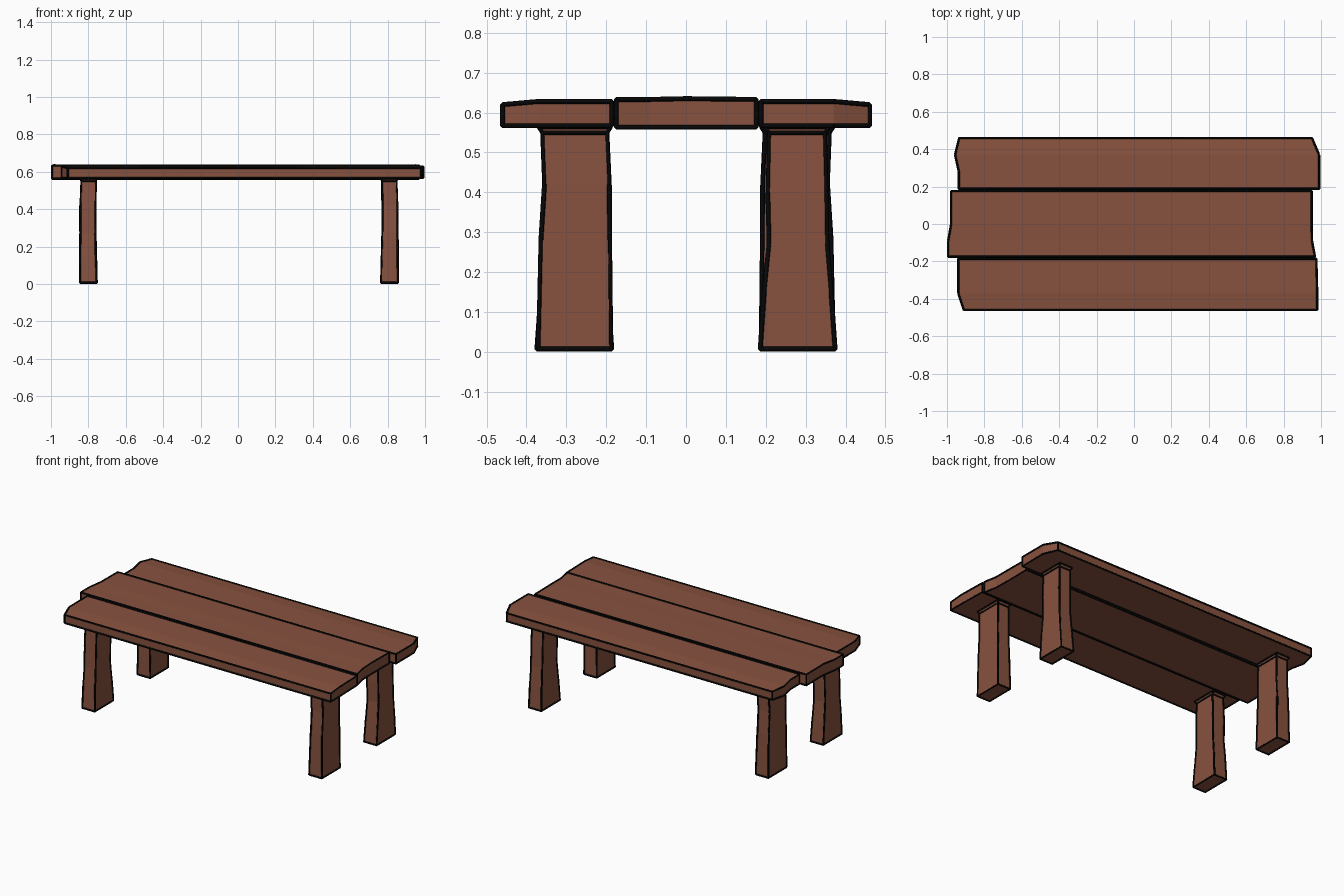
import bpy, bmesh

cube = bpy.data.objects.get("Cube")
if cube:
    bpy.data.objects.remove(cube, do_unlink=True)


def material(name, rgb):
    m = bpy.data.materials.new(name)
    m.use_nodes = True
    m.diffuse_color = (*rgb, 1)
    bsdf = m.node_tree.nodes["Principled BSDF"]
    bsdf.inputs["Base Color"].default_value = (*rgb, 1)
    bsdf.inputs["Roughness"].default_value = 0.9
    return m


WOOD = material("reddish brown wood", (0.245, 0.084, 0.05))
INK = material("black outline", (0.002, 0.002, 0.002))
LINE = 0.006


def add_object(name, data, mat):
    data.materials.append(mat)
    ob = bpy.data.objects.new(name, data)
    bpy.context.collection.objects.link(ob)
    return ob


def outline(name, edges):
    """Thin black square rods along the given edges."""
    cu = bpy.data.curves.new(name, "CURVE")
    cu.dimensions = "3D"
    cu.bevel_depth = LINE
    cu.bevel_resolution = 0
    cu.use_fill_caps = True
    for a, b in edges:
        sp = cu.splines.new("POLY")
        sp.points.add(1)
        sp.points[0].co = (*a, 1)
        sp.points[1].co = (*b, 1)
    add_object(name, cu, INK)


def loft(name, rings, outlined):
    """Join four-cornered rings into a solid and ink its sharp edges."""
    bm = bmesh.new()
    vs = [[bm.verts.new(p) for p in ring] for ring in rings]
    for r0, r1 in zip(vs, vs[1:]):
        for i in range(4):
            j = (i + 1) % 4
            bm.faces.new((r0[i], r0[j], r1[j], r1[i]))
    bm.faces.new(vs[0])
    bm.faces.new(vs[-1])
    bmesh.ops.recalc_face_normals(bm, faces=bm.faces)
    me = bpy.data.meshes.new(name)
    bm.to_mesh(me)
    bm.free()
    add_object(name, me, WOOD)
    edges = [(r0[i], r1[i]) for r0, r1 in zip(rings, rings[1:]) for i in range(4)]
    for k in outlined:
        edges += [(rings[k][i], rings[k][(i + 1) % 4]) for i in range(4)]
    outline(name + "_outline", edges)


def plank(name, bottom, stations):
    """Stations across the plank: y, left end x, right end x, top z."""
    rings = [[(a, y, bottom), (b, y, bottom), (b, y, top), (a, y, top)]
             for y, a, b, top in stations]
    loft(name, rings, (0, -1))


# Table top
plank("front_plank", 0.567, [
    (-0.46, -0.91, 0.98, 0.62), (-0.37, -0.94, 0.98, 0.628),
    (-0.186, -0.94, 0.975, 0.628)])
plank("middle_plank", 0.563, [
    (-0.175, -0.994, 0.968, 0.633), (-0.09, -0.994, 0.952, 0.633),
    (0.0, -0.978, 0.95, 0.635), (0.176, -0.978, 0.95, 0.633)])
plank("back_plank", 0.567, [
    (0.188, -0.937, 0.99, 0.628), (0.28, -0.937, 0.99, 0.628),
    (0.37, -0.957, 0.99, 0.628), (0.46, -0.935, 0.952, 0.62)])

# Legs, waisted, with a small flared head; stations: z, x range, y range
STRAIGHT = [
    (0.007, -0.045, 0.045, -0.37, -0.188), (0.28, -0.038, 0.043, -0.364, -0.191),
    (0.42, -0.038, 0.043, -0.355, -0.192), (0.55, -0.04, 0.038, -0.36, -0.198),
    (0.565, -0.046, 0.044, -0.37, -0.188)]
WAISTED = [
    (0.007, -0.045, 0.045, 0.186, 0.374), (0.15, -0.04, 0.045, 0.196, 0.364),
    (0.27, -0.037, 0.043, 0.208, 0.354), (0.4, -0.038, 0.042, 0.205, 0.352),
    (0.55, -0.04, 0.038, 0.208, 0.348), (0.565, -0.046, 0.044, 0.196, 0.36)]


def leg(name, stations, turn, cx):
    rings = [[(cx + turn * x, turn * y, z)
              for x, y in ((x0, y0), (x1, y0), (x1, y1), (x0, y1))]
             for z, x0, x1, y0, y1 in stations]
    loft(name, rings, (0, -2, -1))


# The right pair is the left pair turned half round
leg("front_left_leg", STRAIGHT, 1, 0.81)
leg("back_left_leg", WAISTED, 1, 0.81)
leg("back_right_leg", STRAIGHT, -1, -0.8)
leg("front_right_leg", WAISTED, -1, -0.8)
